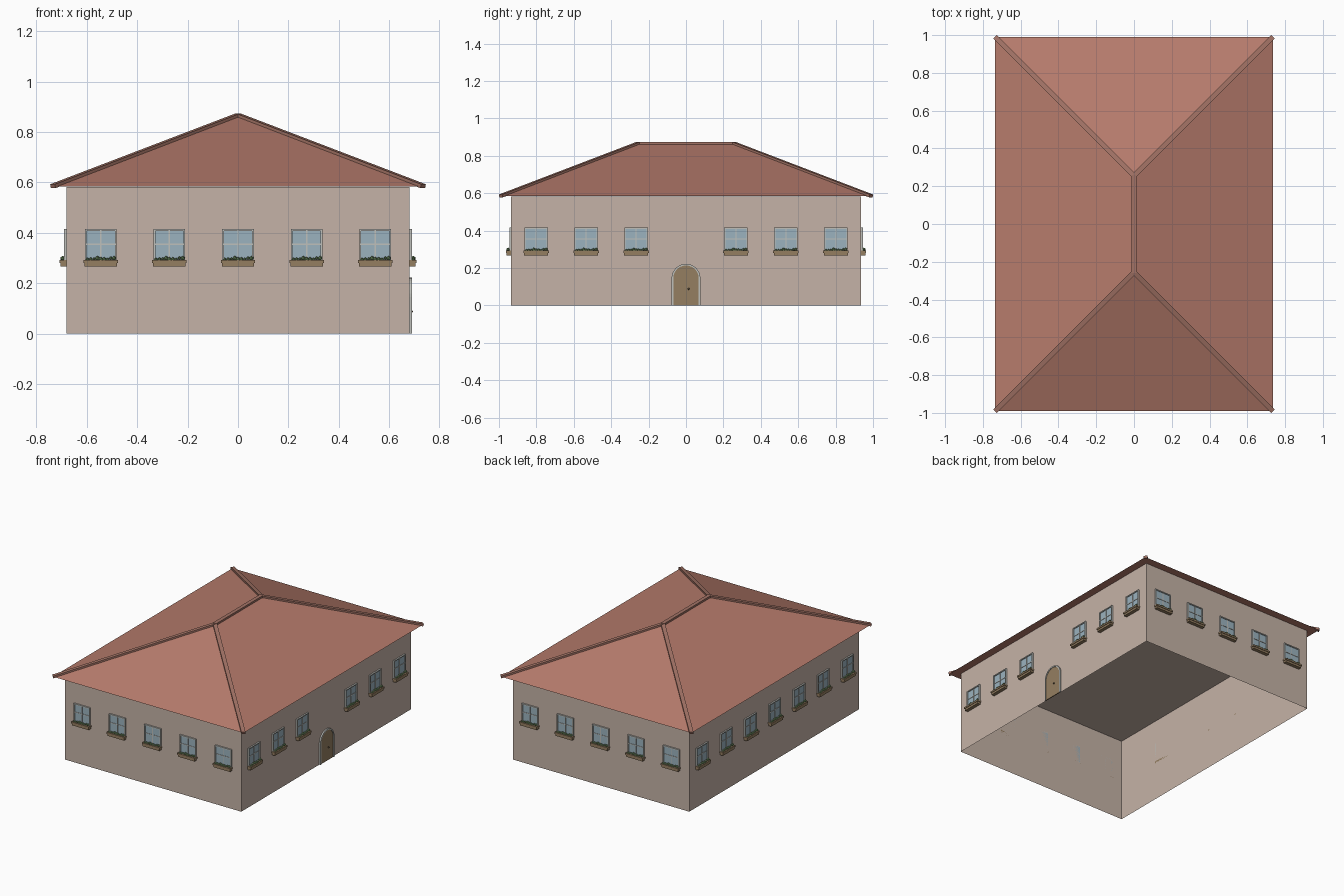
import bpy, bmesh, random
from math import pi, cos, sin
from mathutils import Matrix, Vector

if "Cube" in bpy.data.objects:
    bpy.data.objects.remove(bpy.data.objects["Cube"])

random.seed(4)
WX, WY, WH = 0.68, 0.935, 0.582           # wall half sizes and height
EX, EY, EZ = 0.735, 0.99, 0.584           # eaves
RY, RZ = 0.255, 0.866                     # ridge


def material(name, r, g, b):
    m = bpy.data.materials.new(name)
    m.diffuse_color = (r, g, b, 1)
    m.use_nodes = True
    m.node_tree.nodes["Principled BSDF"].inputs["Base Color"].default_value = m.diffuse_color
    return m


plaster = material("plaster", 0.56, 0.45, 0.385)
tile = material("roof_tile", 0.47, 0.20, 0.15)
cap = material("ridge_tile", 0.36, 0.17, 0.13)
white = material("frame_paint", 0.52, 0.53, 0.5)
glass = material("glass", 0.33, 0.45, 0.52)
wood = material("wood", 0.30, 0.21, 0.12)
leaf = material("leaf", 0.16, 0.27, 0.12)
metal = material("knob_metal", 0.12, 0.09, 0.05)


def mesh_from(bm, name, mat):
    bmesh.ops.recalc_face_normals(bm, faces=bm.faces)
    me = bpy.data.meshes.new(name)
    bm.to_mesh(me)
    bm.free()
    me.materials.append(mat)
    return me


def place(me, name, matrix=Matrix()):
    ob = bpy.data.objects.new(name, me)
    ob.matrix_world = matrix
    bpy.context.collection.objects.link(ob)
    return ob


def box(bm, x0, x1, y0, y1, z0, z1):
    m = Matrix.Translation(((x0 + x1) / 2, (y0 + y1) / 2, (z0 + z1) / 2))
    m = m @ Matrix.Diagonal((x1 - x0, y1 - y0, z1 - z0, 1))
    return bmesh.ops.create_cube(bm, size=1, matrix=m)["verts"]


# walls: open underneath, flat ceiling
bm = bmesh.new()
box(bm, -WX, WX, -WY, WY, 0, WH)
bmesh.ops.recalc_face_normals(bm, faces=bm.faces)
bmesh.ops.delete(bm, geom=[f for f in bm.faces if f.normal.z < -0.5], context="FACES_ONLY")
place(mesh_from(bm, "walls", plaster), "walls")

# hipped roof
bm = bmesh.new()
eaves = [bm.verts.new((x, y, EZ)) for x, y in ((-EX, -EY), (EX, -EY), (EX, EY), (-EX, EY))]
front, back = [bm.verts.new((0, y, RZ)) for y in (-RY, RY)]
a, b, c, d = eaves
for f in ((a, b, front), (b, c, back, front), (c, d, back), (d, a, front, back), (d, c, b, a)):
    bm.faces.new(f)
place(mesh_from(bm, "roof", tile), "roof")

# ridge and hip caps: square bars laid along the roof edges
def bar(bm, p, q, w=0.026, h=0.016):
    p, q = Vector(p), Vector(q)
    along = (q - p).normalized()
    side = along.cross(Vector((0, 0, 1))).normalized()
    rot = Matrix((side, along, side.cross(along))).transposed().to_4x4()
    m = Matrix.Translation((p + q) / 2) @ rot @ Matrix.Diagonal((w, (q - p).length, h, 1))
    bmesh.ops.create_cube(bm, size=1, matrix=m)


bm = bmesh.new()
bar(bm, (0, -RY - 0.005, RZ), (0, RY + 0.005, RZ))
for sx in (-1, 1):
    for sy in (-1, 1):
        bar(bm, (sx * EX, sy * EY, EZ + 0.001), (0, sy * RY, RZ))
place(mesh_from(bm, "ridge_caps", cap), "ridge_caps")

# window parts, outward is -y, wall surface at y = 0
HW, Z0, Z1, T = 0.063, 0.288, 0.415, 0.007
bm = bmesh.new()
for s in (-1, 1):
    box(bm, *sorted((s * HW, s * (HW - T))), -0.010, 0, Z0, Z1)
box(bm, -HW + T, HW - T, -0.010, 0, Z1 - T, Z1)
box(bm, -HW + T, HW - T, -0.010, 0, Z0, Z0 + T)
zm = (Z0 + Z1) / 2 + 0.003
box(bm, -0.0025, 0.0025, -0.007, 0, Z0 + T, Z1 - T)
box(bm, -HW + T, HW - T, -0.0065, 0, zm - 0.0025, zm + 0.0025)
frame_me = mesh_from(bm, "window_frame", white)

bm = bmesh.new()
box(bm, -HW + T, HW - T, -0.004, 0, Z0 + T, Z1 - T)
pane_me = mesh_from(bm, "window_pane", glass)

bm = bmesh.new()
box(bm, -0.064, 0.064, -0.024, 0, 0.267, 0.283)
box(bm, -0.068, 0.068, -0.028, 0, 0.281, 0.292)
planter_me = mesh_from(bm, "planter", wood)

bm = bmesh.new()
for i in range(9):
    r = random.uniform(0.006, 0.010)
    x = -0.053 + i * 0.01325
    m = Matrix.Translation((x, -0.016, 0.294 + random.uniform(0, 0.006)))
    bmesh.ops.create_icosphere(bm, subdivisions=1, radius=r, matrix=m)
plants_me = mesh_from(bm, "plants", leaf)

# window rows: name, turn, distance to wall, positions along the wall
short = [i * 0.2725 for i in range(-2, 3)]
long = [i * 0.267 for i in range(-3, 4)]
rows = (("front", 0, WY, short), ("right", pi / 2, WX, [u for u in long if u]),
        ("back", pi, WY, short), ("left", -pi / 2, WX, long))
for side, turn, dist, spots in rows:
    for i, u in enumerate(spots, 1):
        m = Matrix.Rotation(turn, 4, "Z") @ Matrix.Translation((u, -dist, 0))
        for me in (frame_me, pane_me, planter_me, plants_me):
            place(me, f"{side}_{me.name}_{i}", m)

# arched door on the right wall
def arch(r, spring=0.145, n=16):
    pts = [(-r, 0)] + [(-r * cos(pi * k / n), spring + r * sin(pi * k / n)) for k in range(n + 1)]
    return pts + [(r, 0)]


def extrude(bm, faces, depth):
    geo = bmesh.ops.extrude_face_region(bm, geom=faces)["geom"]
    bmesh.ops.translate(bm, vec=(0, -depth, 0), verts=[v for v in geo if isinstance(v, bmesh.types.BMVert)])


on_right = Matrix.Rotation(pi / 2, 4, "Z") @ Matrix.Translation((0, -WX, 0))
bm = bmesh.new()
extrude(bm, [bm.faces.new([bm.verts.new((x, 0, z)) for x, z in arch(0.069)])], 0.006)
place(mesh_from(bm, "door", wood), "door", on_right)

bm = bmesh.new()
inner, outer = [[bm.verts.new((x, 0, z)) for x, z in arch(r)] for r in (0.068, 0.077)]
strip = [bm.faces.new((inner[k], inner[k + 1], outer[k + 1], outer[k])) for k in range(len(inner) - 1)]
extrude(bm, strip, 0.010)
place(mesh_from(bm, "door_frame", white), "door_frame", on_right)

bm = bmesh.new()
bmesh.ops.create_uvsphere(bm, u_segments=12, v_segments=8, radius=0.005,
                          matrix=Matrix.Translation((0.014, -0.009, 0.088)))
place(mesh_from(bm, "door_knob", metal), "door_knob", on_right)
